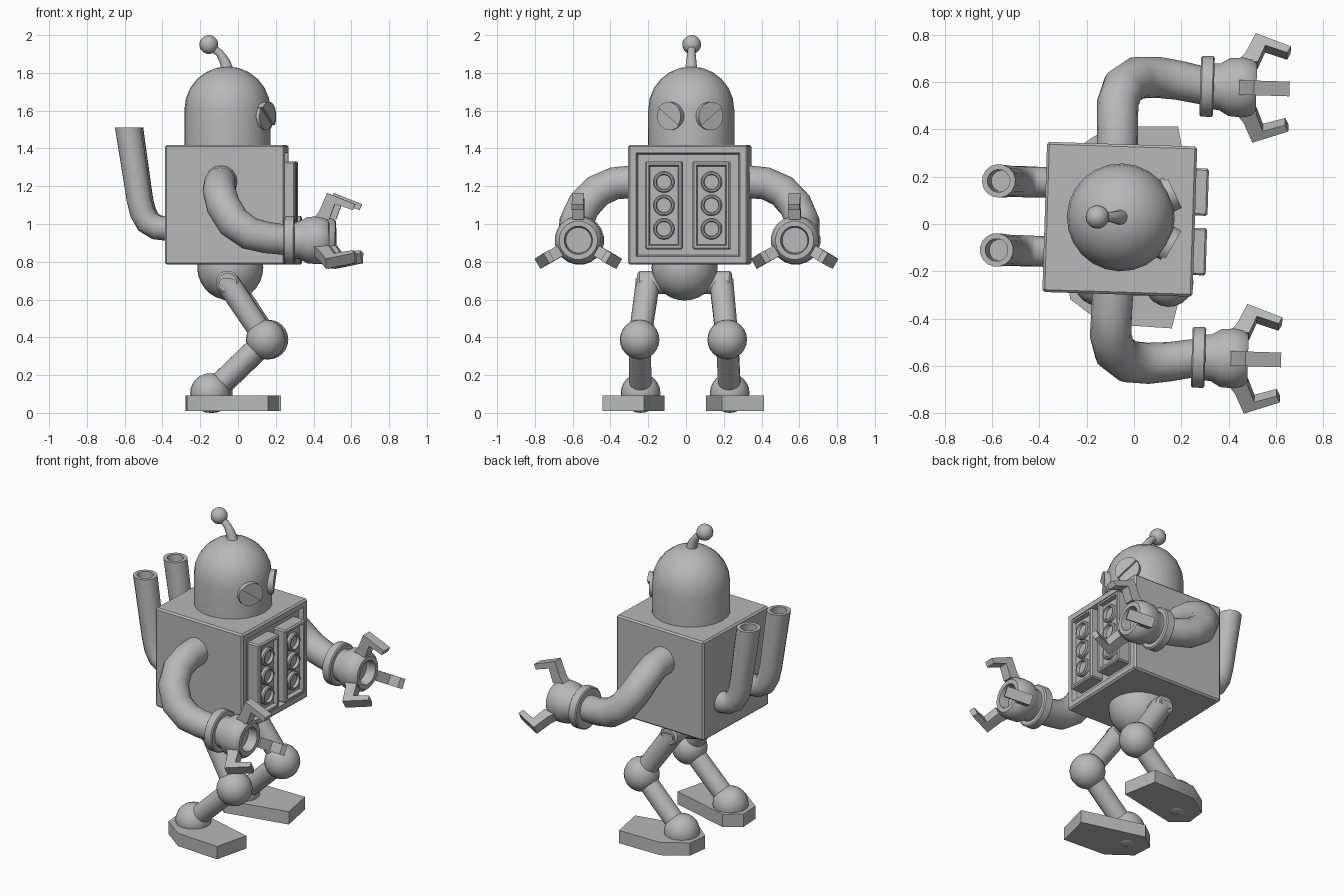
import bpy, bmesh, math
from mathutils import Vector, Matrix

if "Cube" in bpy.data.objects:
    bpy.data.objects.remove(bpy.data.objects["Cube"])

GREY = bpy.data.materials.new("plain grey")
GREY.diffuse_color = (0.48, 0.48, 0.48, 1)
GREY.use_nodes = True
GREY.node_tree.nodes["Principled BSDF"].inputs["Base Color"].default_value = GREY.diffuse_color

X, Y, Z = Vector((1, 0, 0)), Vector((0, 1, 0)), Vector((0, 0, 1))
# whole robot is turned very slightly; it looks towards +x
PLACE = Matrix.Translation((-0.06, 0.02, 0)) @ Matrix.Rotation(math.radians(-1.8), 4, 'Z')
LEG_MID = -0.027          # mirror plane of the lower body


def make(name, bm, shift=0.0):
    bmesh.ops.remove_doubles(bm, verts=bm.verts, dist=1e-4)
    bmesh.ops.translate(bm, verts=bm.verts, vec=(0, shift, 0))
    bmesh.ops.transform(bm, verts=bm.verts, matrix=PLACE)
    bmesh.ops.recalc_face_normals(bm, faces=bm.faces)
    for f in bm.faces:
        f.smooth = True
    for e in bm.edges:
        e.smooth = len(e.link_faces) == 2 and e.calc_face_angle(0) < math.radians(35)
    me = bpy.data.meshes.new(name)
    bm.to_mesh(me)
    bm.free()
    me.materials.append(GREY)
    ob = bpy.data.objects.new(name, me)
    bpy.context.collection.objects.link(ob)


def make_pair(name, bm, shift=0.0):
    other = bm.copy()
    bmesh.ops.scale(other, verts=other.verts, vec=(1, -1, 1))
    make("left_" + name, bm, shift)
    make("right_" + name, other, shift)


def loft(bm, rings, sides=20):
    """Skin circles given as (centre, normal, radius)."""
    u = prev = None
    for i, (c, n, r) in enumerate(rings):
        n = Vector(n).normalized()
        u = (n.orthogonal() if u is None else u - n * u.dot(n)).normalized()
        v = n.cross(u)
        r = max(r, 1e-5)
        loop = []
        for k in range(sides):
            a = 2 * math.pi * k / sides
            loop.append(bm.verts.new(Vector(c) + (u * math.cos(a) + v * math.sin(a)) * r))
        if prev:
            for k in range(sides):
                j = (k + 1) % sides
                bm.faces.new((prev[k], prev[j], loop[j], loop[k]))
        if i in (0, len(rings) - 1) and r > 0.001:
            bm.faces.new(loop)
        prev = loop


def path_rings(pts, radii):
    pts = [Vector(p) for p in pts]
    return [(p, pts[min(i + 1, len(pts) - 1)] - pts[max(i - 1, 0)], radii[i])
            for i, p in enumerate(pts)]


def lathe(bm, origin, axis, profile, sides=20):
    loft(bm, [(Vector(origin) + axis * t, axis, r) for t, r in profile], sides)


def ball(bm, c, r, seg=20, rings=12):
    bmesh.ops.create_uvsphere(bm, u_segments=seg, v_segments=rings, radius=r,
                              matrix=Matrix.Translation(c))


def prism(bm, pts, vec):
    a = [bm.verts.new(p) for p in pts]
    b = [bm.verts.new(Vector(p) + vec) for p in pts]
    bm.faces.new(a)
    bm.faces.new(b)
    for i in range(len(a)):
        j = (i + 1) % len(a)
        bm.faces.new((a[i], a[j], b[j], b[i]))


def recessed_box(centre, size, bevel, rim, lip, depth):
    """Bevelled box with a pocket sunk into its +x face."""
    bm = bmesh.new()
    bmesh.ops.create_cube(bm, size=1, matrix=Matrix.Translation(centre) @ Matrix.Diagonal((*size, 1)))
    bmesh.ops.bevel(bm, geom=bm.edges[:], offset=bevel, segments=1, affect='EDGES')
    bm.normal_update()
    front = max(bm.faces, key=lambda f: f.normal.x * 10 + f.calc_area())
    bmesh.ops.inset_region(bm, faces=[front], thickness=rim)
    bmesh.ops.inset_region(bm, faces=[front], thickness=lip, depth=-depth)
    return bm


# torso with sunken chest
make("torso", recessed_box((0, 0, 1.102), (0.635, 0.635, 0.635), 0.01, 0.046, 0.012, 0.03))

# chest panels with three lamp rings each
make_pair("chest_panel", recessed_box((0.325, 0.126, 1.099), (0.09, 0.2, 0.466),
                                      0.008, 0.018, 0.008, 0.025))
bm = bmesh.new()
for z in (1.222, 1.099, 0.974):
    lathe(bm, (0, 0.126, z), X, [(0.33, 0.056), (0.362, 0.056), (0.368, 0.05),
                                 (0.368, 0.042), (0.35, 0.038)])
make_pair("chest_lamps", bm)

# head with dome
R = 0.228
bm = bmesh.new()
dome = [(1.606 + R * math.sin(a), R * math.cos(a)) for a in [math.pi / 2 * i / 6 for i in range(7)]]
lathe(bm, (0.004, 0.008, 0), Z, [(1.41, R)] + dome, 24)
make("head", bm)

# antenna
bm = bmesh.new()
loft(bm, path_rings([(0.004, 0.008, 1.81), (-0.01, 0.008, 1.86), (-0.038, 0.008, 1.905),
                     (-0.09, 0.008, 1.945)], [0.034, 0.028, 0.022, 0.02]), 12)
ball(bm, (-0.095, 0.007, 1.95), 0.05, 16, 10)
make("antenna", bm)

# eyes with slanted lids
yaw = math.radians(27.5)
out = Vector((math.cos(yaw), math.sin(yaw), 0))
side = Vector((-math.sin(yaw), math.cos(yaw), 0))
eye = Vector((0.004, 0, 1.57))
bm = bmesh.new()
lathe(bm, eye, out, [(0.18, 0.074), (0.236, 0.074)])
arc = [math.radians(38 + 15 * i) for i in range(13)]
prism(bm, [eye + out * 0.2 + (side * math.cos(a) + Z * math.sin(a)) * 0.076 for a in arc], out * 0.05)
make_pair("eye", bm, 0.008)

# exhaust pipes
bm = bmesh.new()
y = 0.146
rings = path_rings([(-0.3, y, 0.975), (-0.37, y, 0.982), (-0.415, y, 1.01), (-0.443, y, 1.06),
                    (-0.46, y, 1.13), (-0.517, y, 1.51)], [0.065, 0.065, 0.066, 0.066, 0.066, 0.071])
rings[-1] = (rings[-1][0], Z, 0.071)
rings += [((-0.517, y, 1.51), Z, 0.048), ((-0.502, y, 1.4), Z, 0.046)]
loft(bm, rings, 16)
make_pair("exhaust_pipe", bm)

# arms
bm = bmesh.new()
loft(bm, path_rings([(-0.02, 0.29, 1.225), (-0.022, 0.40, 1.215), (-0.024, 0.49, 1.175),
                     (-0.002, 0.56, 1.1), (0.055, 0.6, 1.01), (0.14, 0.605, 0.95),
                     (0.23, 0.595, 0.928), (0.34, 0.575, 0.915)],
                    [0.087, 0.086, 0.088, 0.09, 0.09, 0.087, 0.083, 0.08]), 16)
make_pair("arm", bm)

# hands: cuff, cup and three claws
HAND = Vector((0, 0.573, 0.914))
bm = bmesh.new()
lathe(bm, HAND, X, [(0.322, 0.122), (0.328, 0.13), (0.374, 0.13), (0.38, 0.122), (0.38, 0.098),
                    (0.405, 0.1), (0.445, 0.124), (0.5, 0.128), (0.54, 0.12), (0.56, 0.102),
                    (0.56, 0.075), (0.5, 0.068)])
make_pair("hand", bm)
claw = [(0.48, 0.115), (0.51, 0.155), (0.55, 0.25), (0.70, 0.19), (0.685, 0.16),
        (0.592, 0.192), (0.562, 0.11)]
bm = bmesh.new()
for deg in (90, 210, 330):
    a = math.radians(deg)
    radial = Vector((0, math.cos(a), math.sin(a)))
    across = X.cross(radial)
    prism(bm, [HAND + X * x + radial * r - across * 0.031 for x, r in claw], across * 0.062)
make_pair("claws", bm)

# pelvis
bm = bmesh.new()
ball(bm, (0.02, 0, 0.77), 0.175, 24, 14)
make("pelvis", bm, LEG_MID)

# hip joints with raised slot knobs
bm = bmesh.new()
lathe(bm, (0.012, 0, 0.69), Y, [(0.1, 0.06), (0.238, 0.062), (0.25, 0.05)])
slot = []
for i in range(12):
    a = math.pi * (i + 0.5) / 6
    slot.append(Vector((0.012 + math.copysign(0.02, math.cos(a)) + 0.022 * math.cos(a), 0.24,
                        0.69 + 0.022 * math.sin(a))))
prism(bm, slot, Y * 0.018)
make_pair("hip", bm, LEG_MID)

# legs: thigh, knee, shin, ankle
hip, knee, ankle = (0.012, 0.195, 0.69), (0.215, 0.232, 0.388), (-0.08, 0.236, 0.105)
bm = bmesh.new()
loft(bm, path_rings([hip, knee], [0.064, 0.06]), 16)
loft(bm, path_rings([knee, ankle], [0.06, 0.06]), 16)
ball(bm, knee, 0.105)
ball(bm, ankle, 0.105)
make_pair("leg", bm, LEG_MID)

# feet
plan = [(0.234, 0.427), (0.282, 0.206), (-0.117, 0.11), (-0.212, 0.187), (-0.2, 0.317), (-0.057, 0.417)]
bm = bmesh.new()
prism(bm, [(x, y, 0.01) for x, y in plan], Z * 0.082)
make_pair("foot", bm, LEG_MID)
